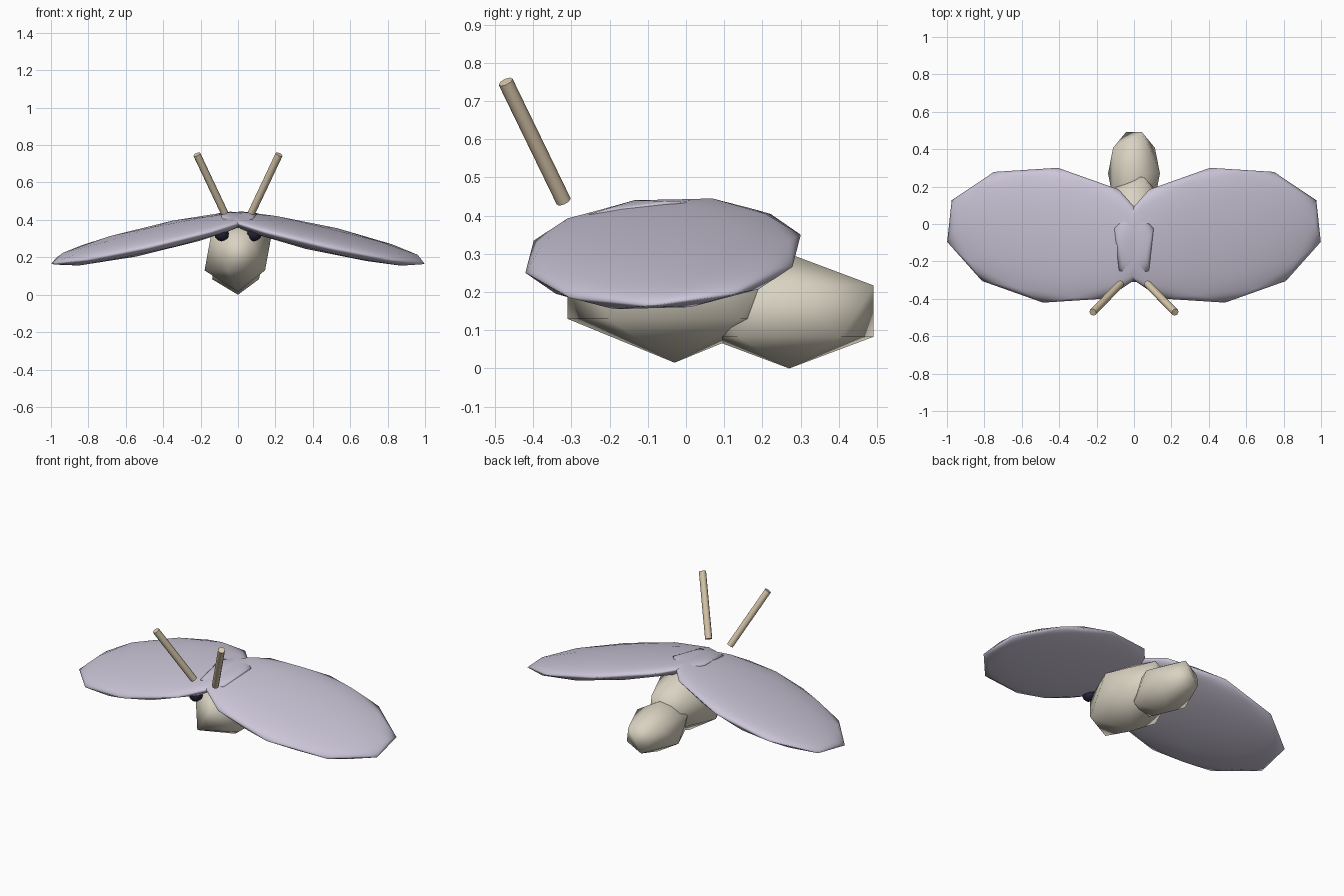
import bpy
from math import radians
from mathutils import Vector

cube = bpy.data.objects.get("Cube")
if cube:
    bpy.data.objects.remove(cube, do_unlink=True)


def material(name, color):
    m = bpy.data.materials.new(name)
    m.use_nodes = True
    m.diffuse_color = (*color, 1)
    m.node_tree.nodes["Principled BSDF"].inputs["Base Color"].default_value = (*color, 1)
    return m


CREAM = material("cream", (0.70, 0.65, 0.54))
LAVENDER = material("lavender", (0.60, 0.56, 0.68))
TAN = material("tan", (0.70, 0.58, 0.41))
DARK = material("dark violet", (0.02, 0.015, 0.04))


def ball(name, mat, loc, radii, subdivisions=1, rot=(0, 0, 0)):
    """Low-poly smooth ellipsoid."""
    bpy.ops.mesh.primitive_ico_sphere_add(subdivisions=subdivisions, radius=1, location=loc,
                                          rotation=[radians(a) for a in rot])
    ob = bpy.context.object
    ob.name = name
    ob.scale = radii
    ob.data.materials.append(mat)
    bpy.ops.object.shade_smooth()
    return ob


def rod(name, mat, start, end, radius):
    """Straight cylinder between two points."""
    a, b = Vector(start), Vector(end)
    bpy.ops.mesh.primitive_cylinder_add(vertices=8, radius=radius, depth=(b - a).length,
                                        location=(a + b) / 2)
    ob = bpy.context.object
    ob.name = name
    ob.rotation_euler = (b - a).to_track_quat("Z", "Y").to_euler()
    ob.data.materials.append(mat)
    bpy.ops.object.shade_smooth_by_angle(angle=radians(50))
    return ob


# Body and abdomen
ball("body", CREAM, (0, -0.03, 0.223), (0.2, 0.33, 0.208))
ball("abdomen", CREAM, (0, 0.27, 0.15), (0.155, 0.26, 0.15))

# Paired parts
for side, s in (("left", 1), ("right", -1)):
    ball(side + "_wing", LAVENDER, (s * 0.447, -0.06, 0.3), (0.587, 0.366, 0.062),
         subdivisions=2, rot=(8, s * 12.5, s * 8))
    ball(side + "_eye", DARK, (s * 0.087, -0.28, 0.325), (0.04, 0.04, 0.04), subdivisions=2)
    rod(side + "_antenna", TAN, (s * 0.072, -0.32, 0.437), (s * 0.22, -0.472, 0.75), 0.02)
